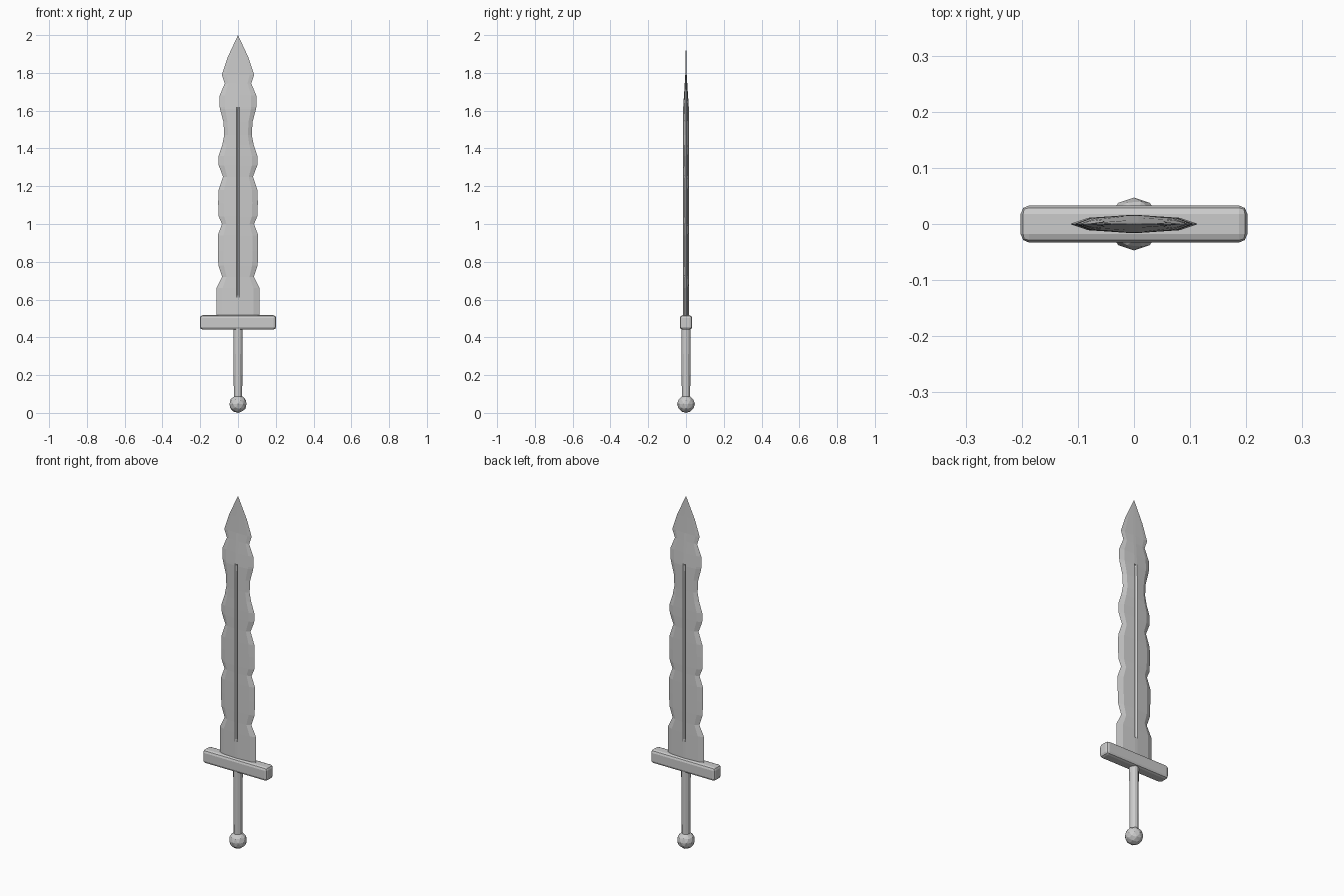
import bpy, bmesh

cube = bpy.data.objects.get("Cube")
if cube:
    bpy.data.objects.remove(cube, do_unlink=True)

steel = bpy.data.materials.new("grey steel")
steel.use_nodes = True
GREY = (0.6, 0.6, 0.6, 1)
steel.diffuse_color = GREY
steel.node_tree.nodes["Principled BSDF"].inputs["Base Color"].default_value = GREY


def add_object(name, bm):
    bmesh.ops.recalc_face_normals(bm, faces=bm.faces)
    mesh = bpy.data.meshes.new(name)
    bm.to_mesh(mesh)
    bm.free()
    mesh.materials.append(steel)
    obj = bpy.data.objects.new(name, mesh)
    bpy.context.collection.objects.link(obj)
    return obj


# Pommel: faceted ball
bm = bmesh.new()
bmesh.ops.create_icosphere(bm, subdivisions=2, radius=0.047)
bmesh.ops.translate(bm, verts=bm.verts, vec=(0, 0, 0.047))
add_object("pommel", bm)

# Grip: slim faceted rod
bm = bmesh.new()
bmesh.ops.create_cone(bm, cap_ends=True, segments=12, radius1=0.022, radius2=0.025, depth=0.38)
bmesh.ops.translate(bm, verts=bm.verts, vec=(0, 0, 0.27))
add_object("grip", bm)

# Crossguard: bevelled bar
bm = bmesh.new()
bmesh.ops.create_cube(bm, size=1)
bmesh.ops.scale(bm, verts=bm.verts, vec=(0.404, 0.066, 0.076))
bmesh.ops.translate(bm, verts=bm.verts, vec=(0, 0, 0.479))
guard = add_object("crossguard", bm)
bevel = guard.modifiers.new("bevel", "BEVEL")
bevel.width = 0.015
bevel.segments = 2

# Blade: wavy outline as (height, half width)
OUTLINE = [(0.5, 0.114), (0.61, 0.114), (0.66, 0.114), (0.72, 0.084), (0.78, 0.104),
           (0.86, 0.107), (0.94, 0.107), (1.0, 0.085), (1.04, 0.102), (1.11, 0.105),
           (1.18, 0.103), (1.25, 0.079), (1.31, 0.102), (1.36, 0.103), (1.42, 0.083),
           (1.47, 0.073), (1.54, 0.077), (1.62, 0.097), (1.68, 0.097), (1.745, 0.07),
           (1.79, 0.086), (1.88, 0.056)]
TIP = 2.0
FULLER = (0.61, 1.62)


def blade_ring(z, w):
    """Lens section with a narrow groove along each face."""
    t = min(1, max(0.12, (1.85 - z) / 0.25)) if z > 1.6 else 1
    ridge = w * 0.72
    groove = 0.009 if FULLER[0] < z < FULLER[1] else 0
    half = [(ridge, 0.011 * t), (0.008, 0.016 * t), (0, 0.016 * t - groove)]
    upper = [(w, 0)] + half + [(-x, y) for x, y in reversed(half[:-1])]
    lower = [(-x, -y) for x, y in upper]
    return [(x, y, z) for x, y in upper + lower]


# Doubled sections give the groove crisp ends
sections = []
for z, w in OUTLINE:
    sections.append((z, w))
    if z == FULLER[0]:
        sections.append((z + 0.012, w))
    if z == FULLER[1]:
        sections.insert(-1, (z - 0.012, w - 0.002))

bm = bmesh.new()
rings = [[bm.verts.new(p) for p in blade_ring(z, w)] for z, w in sections]
n = len(rings[0])
for a, b in zip(rings, rings[1:]):
    for i in range(n):
        j = (i + 1) % n
        bm.faces.new((a[i], a[j], b[j], b[i]))
point = bm.verts.new((0, 0, TIP))
for i in range(n):
    bm.faces.new((rings[-1][i], rings[-1][(i + 1) % n], point))
bm.faces.new(rings[0])
add_object("blade", bm)
